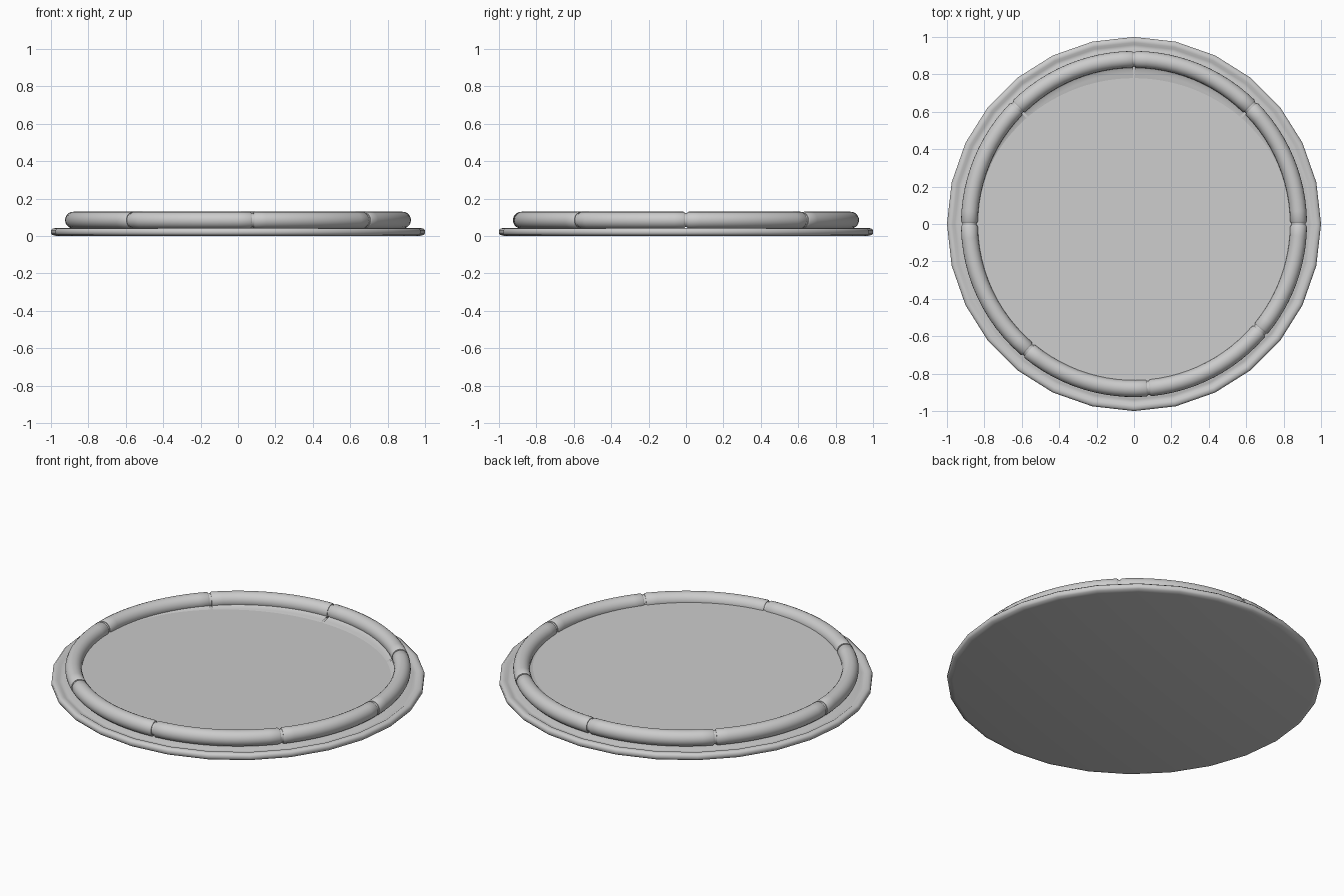
import bpy, bmesh
from math import radians, sin, cos, pi

if "Cube" in bpy.data.objects:
    bpy.data.objects.remove(bpy.data.objects["Cube"])

grey = bpy.data.materials.new("plain_grey")
grey.use_nodes = True
COLOUR = (0.6, 0.6, 0.6, 1)
grey.diffuse_color = COLOUR
grey.node_tree.nodes["Principled BSDF"].inputs["Base Color"].default_value = COLOUR


def finish(bm, name, smooth_angle):
    bmesh.ops.remove_doubles(bm, verts=bm.verts, dist=1e-5)
    bmesh.ops.recalc_face_normals(bm, faces=bm.faces)
    mesh = bpy.data.meshes.new(name)
    bm.to_mesh(mesh)
    bm.free()
    mesh.materials.append(grey)
    obj = bpy.data.objects.new(name, mesh)
    bpy.context.collection.objects.link(obj)
    bpy.ops.object.select_all(action="DESELECT")
    obj.select_set(True)
    bpy.context.view_layer.objects.active = obj
    bpy.ops.object.shade_smooth_by_angle(angle=radians(smooth_angle))
    return obj


def sweep(name, rings, closed_profile=False, closed_path=False, caps=False, smooth_angle=50):
    """Skin a list of (angle, profile) sections around the z axis."""
    bm = bmesh.new()
    rows = [[bm.verts.new((r * cos(a), r * sin(a), z)) for r, z in prof] for a, prof in rings]
    n = len(rows[0])
    pairs = list(zip(rows, rows[1:])) + ([(rows[-1], rows[0])] if closed_path else [])
    for a, b in pairs:
        for i in range(n if closed_profile else n - 1):
            j = (i + 1) % n
            bm.faces.new((a[i], b[i], b[j], a[j]))
    if caps:
        bm.faces.new(rows[0])
        bm.faces.new(rows[-1])
    return finish(bm, name, smooth_angle)


def lathe(name, profile, sides, closed_profile=False, smooth_angle=50):
    start = pi / 2
    rings = [(start + 2 * pi * i / sides, profile) for i in range(sides)]
    return sweep(name, rings, closed_profile, True, False, smooth_angle)


def tube(radius):
    return [(0.88 + radius * cos(2 * pi * k / 20), 0.085 + radius * sin(2 * pi * k / 20))
            for k in range(20)]


# Round base plate with a raised lip and a shallow groove
base_profile = [(0.001, 0), (0.97, 0), (0.993, 0.006), (1.0, 0.015), (1.0, 0.032),
                (0.99, 0.041), (0.97, 0.043), (0.958, 0.034), (0.94, 0.036),
                (0.92, 0.042), (0.85, 0.042), (0.001, 0.042)]
lathe("base_plate", base_profile, 28)

# Inner core that shows in the joints of the rim
lathe("rim_core", tube(0.037), 72, closed_profile=True)

# Rim blocks with rounded ends, and the sloped lining below each one
lining = [(0.855, 0.085), (0.842, 0.074), (0.825, 0.066), (0.805, 0.0625),
          (0.78, 0.059), (0.74, 0.05)]
joints = [0, 45, 90, 135, 180, 230, 275, 320, 360]
GAP, ROUND, STEPS = 0.4, 0.5, 12
for number, (a, b) in enumerate(zip(joints, joints[1:]), 1):
    a, b = a + GAP, b - GAP
    inner = [a + ROUND + (b - a - 2 * ROUND) * i / STEPS for i in range(STEPS + 1)]
    rings = [(radians(t), tube(0.045)) for t in inner]
    rings = [(radians(a), tube(0.040))] + rings + [(radians(b), tube(0.040))]
    sweep(f"rim_block_{number}", rings, closed_profile=True, caps=True)
    sweep(f"rim_lining_{number}", [(radians(t), lining) for t in [a] + inner + [b]])

# Slightly tilted floor disc, lower towards the back
bm = bmesh.new()
bmesh.ops.create_circle(bm, cap_ends=True, segments=72, radius=0.855)
for v in bm.verts:
    v.co.z = 0.073 - 0.018 * v.co.y
finish(bm, "floor_disc", 30)
